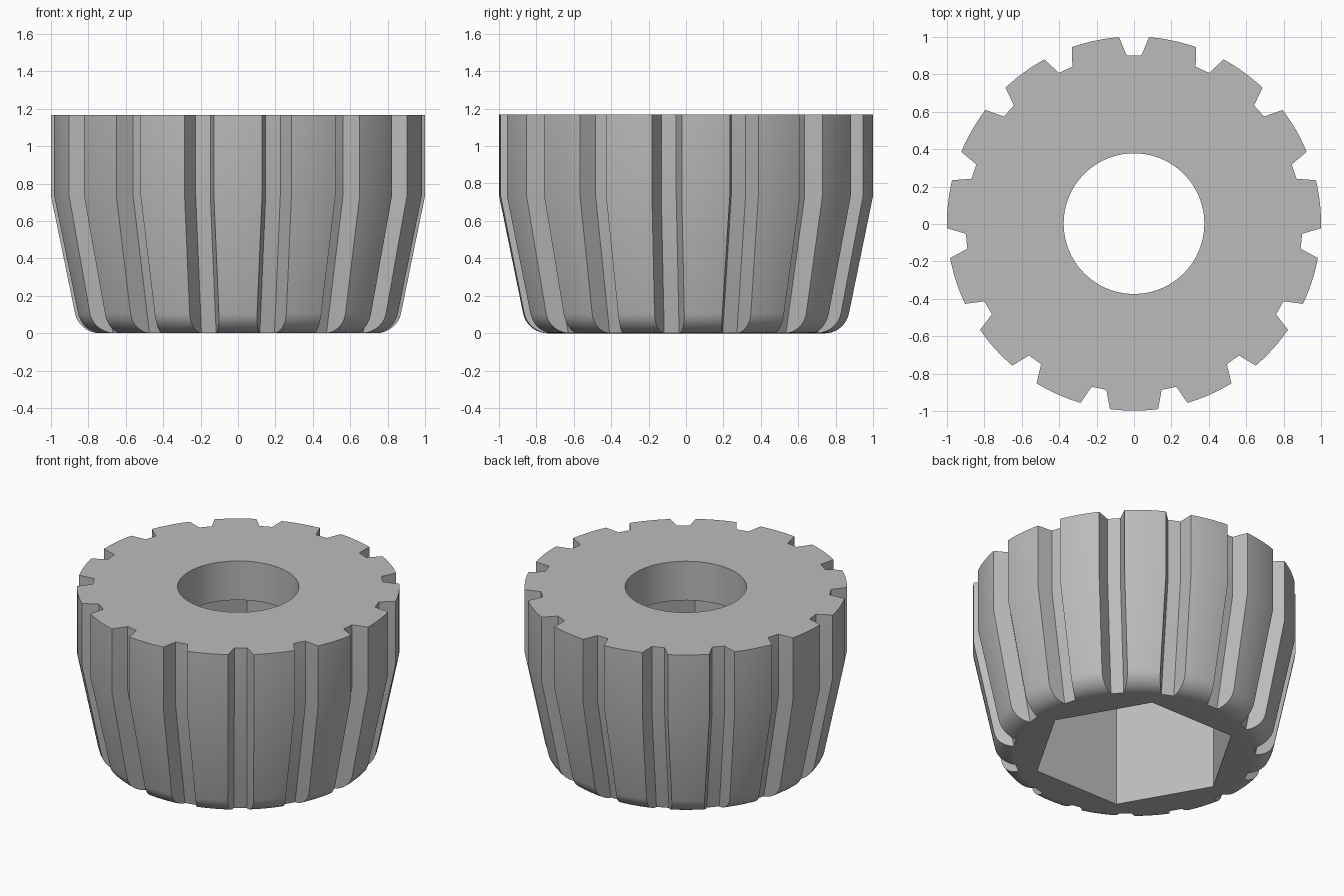
import bpy
import bmesh
from math import sin, cos, tan, pi, radians, sqrt, atan2

if "Cube" in bpy.data.objects:
    bpy.data.objects.remove(bpy.data.objects["Cube"])

HEIGHT, KINK = 1.167, 0.735      # overall height, end of the straight wall
BASE_R, FILLET = 0.85, 0.135     # sharp base radius, rounding of the base edge
FLOOR_HALF, FLARE = 0.04, 0.415  # groove floor half width, wall slope
GROOVES, ARC_STEPS, FILLET_STEPS = 15, 10, 10
SHIFT_Y = 0.002

grey = bpy.data.materials.new("plain grey")
grey.use_nodes = True
colour = (0.5, 0.5, 0.5, 1)
grey.diffuse_color = colour
grey.node_tree.nodes["Principled BSDF"].inputs["Base Color"].default_value = colour


def new_object(name, bm):
    bmesh.ops.recalc_face_normals(bm, faces=bm.faces)
    mesh = bpy.data.meshes.new(name)
    bm.to_mesh(mesh)
    bm.free()
    mesh.materials.append(grey)
    obj = bpy.data.objects.new(name, mesh)
    bpy.context.collection.objects.link(obj)
    obj.location.y = SHIFT_Y
    return obj


def prism(name, sides, radius, bottom, top):
    bm = bmesh.new()
    rings = [[bm.verts.new((radius * cos(2 * pi * i / sides), radius * sin(2 * pi * i / sides), z))
              for i in range(sides)] for z in (bottom, top)]
    bm.faces.new(rings[0])
    bm.faces.new(rings[1])
    for i in range(sides):
        j = (i + 1) % sides
        bm.faces.new((rings[0][i], rings[0][j], rings[1][j], rings[1][i]))
    return new_object(name, bm)


# Side profile: rounded base edge, tapered skirt, straight upper wall
taper = (1 - BASE_R) / KINK
lean = atan2(1 - BASE_R, KINK)
inset = FILLET * tan((pi / 2 - lean) / 2)
profile = []
for i in range(FILLET_STEPS + 1):
    a = -pi / 2 + (pi / 2 - lean) * i / FILLET_STEPS
    profile.append((BASE_R - inset + FILLET * cos(a), FILLET + FILLET * sin(a)))
profile += [(1, KINK), (1, HEIGHT)]


def section(radius, z):
    """Outline at one height: grooves with flared walls between round teeth."""
    floor = min(0.9 - taper * max(KINK - z, 0), radius - 0.004)
    # Where the flared groove wall meets the outer circle
    k = FLOOR_HALF - FLARE * floor
    rho = (-FLARE * k + sqrt((1 + FLARE ** 2) * radius ** 2 - k ** 2)) / (1 + FLARE ** 2)
    rim = atan2(k + FLARE * rho, rho)
    pitch = 2 * pi / GROOVES
    points = []
    for g in range(GROOVES):
        centre = pi / 2 + g * pitch
        polar = [(sqrt(floor ** 2 + FLOOR_HALF ** 2), s * atan2(FLOOR_HALF, floor)) for s in (-1, 1)]
        polar += [(radius, rim + (pitch - 2 * rim) * i / ARC_STEPS) for i in range(ARC_STEPS + 1)]
        points += [(r * cos(centre + a), r * sin(centre + a), z) for r, a in polar]
    return points


# Grooved body
bm = bmesh.new()
rings = [[bm.verts.new(p) for p in section(r, z)] for r, z in profile]
for low, high in zip(rings, rings[1:]):
    for i in range(len(low)):
        j = (i + 1) % len(low)
        bm.faces.new((low[i], low[j], high[j], high[i]))
bm.faces.new(rings[0])
bm.faces.new(rings[-1])
body = new_object("grooved_knob", bm)

# Hexagonal pocket from below, round bore through the top
cutters = [prism("hex_pocket_cutter", 6, 0.64, -0.2, 0.9),
           prism("round_bore_cutter", 96, 0.376, 0.5, HEIGHT + 0.2)]
for cutter in cutters:
    cut = body.modifiers.new(cutter.name, "BOOLEAN")
    cut.operation = "DIFFERENCE"
    cut.solver = "EXACT"
    cut.object = cutter
    cutter.hide_render = True
    cutter.hide_viewport = False

# Apply the cuts and remove the cutters
bpy.context.view_layer.objects.active = body
body.select_set(True)
for cutter in cutters:
    bpy.ops.object.modifier_apply(modifier=cutter.name)
for cutter in cutters:
    bpy.data.objects.remove(cutter)

bpy.ops.object.shade_smooth_by_angle(angle=radians(20))
